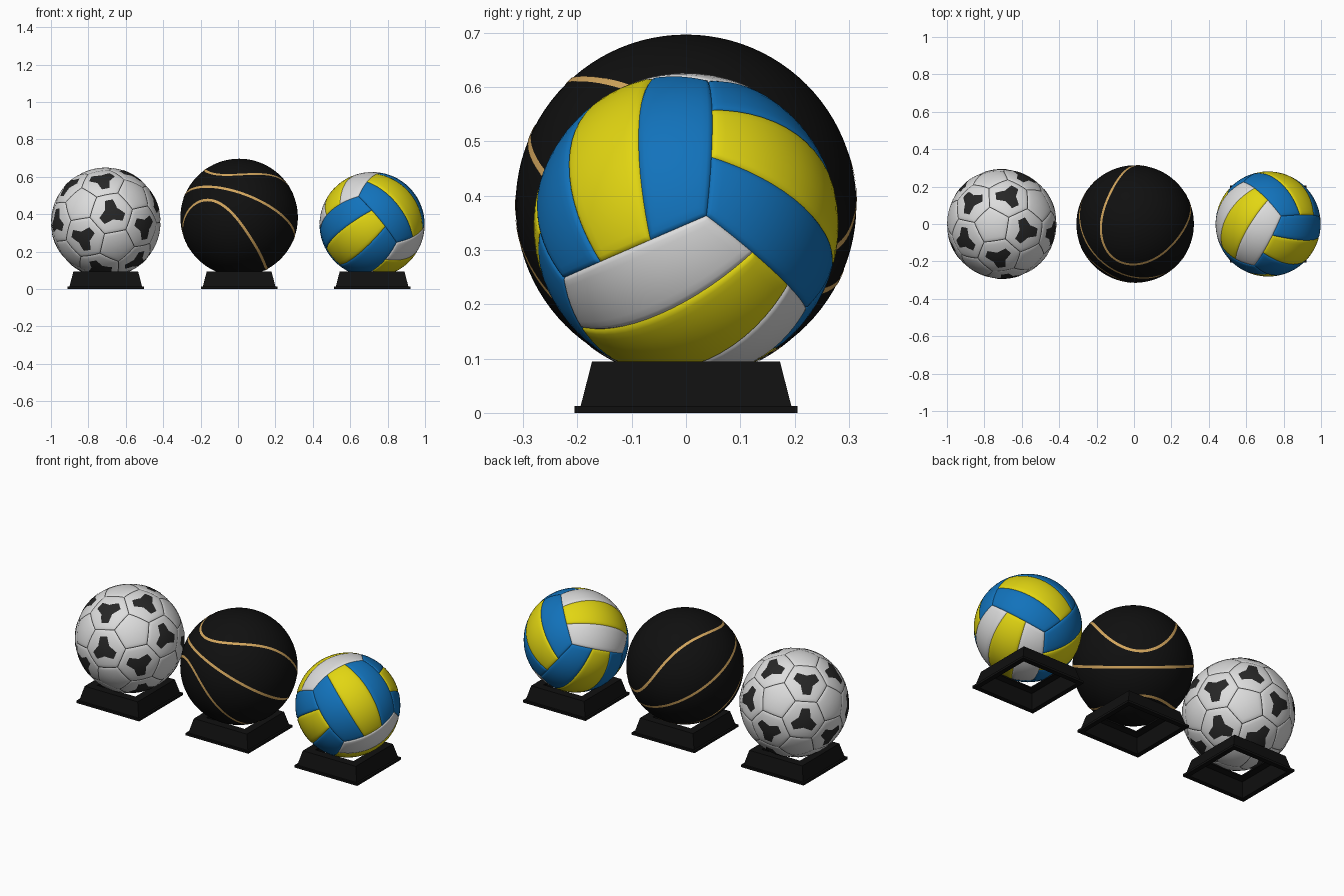
import bpy, bmesh, math
from mathutils import Vector
from math import sin, cos, tan, radians, pi

if "Cube" in bpy.data.objects:
    bpy.data.objects.remove(bpy.data.objects["Cube"])


def mat(name, rgb):
    m = bpy.data.materials.new(name)
    m.diffuse_color = (*rgb, 1)
    m.use_nodes = True
    m.node_tree.nodes["Principled BSDF"].inputs["Base Color"].default_value = m.diffuse_color
    return m


BLACK = mat("matte_black", (0.005, 0.005, 0.005))
CHARCOAL = mat("charcoal", (0.02, 0.02, 0.02))
WHITE = mat("white", (0.72, 0.72, 0.72))
SEAM = mat("seam_grey", (0.2, 0.2, 0.2))
GOLD = mat("gold", (0.65, 0.38, 0.11))
BLUE = mat("blue", (0.006, 0.17, 0.50))
YELLOW = mat("yellow", (0.76, 0.67, 0.006))


def finish(name, bm, mats, loc, smooth=True):
    """Turn a bmesh into an object; ball faces are made to point outward."""
    bm.normal_update()
    for f in bm.faces:
        if smooth and f.normal.dot(f.calc_center_median()) < 0:
            f.normal_flip()
        f.smooth = smooth
    me = bpy.data.meshes.new(name)
    bm.to_mesh(me)
    bm.free()
    for m in mats:
        me.materials.append(m)
    ob = bpy.data.objects.new(name, me)
    ob.location = loc
    bpy.context.collection.objects.link(ob)
    return ob


def stitch(bm, rows, closed, mats=None):
    """Quads between successive rows of vertices."""
    for k in range(len(rows) - 1):
        a, b = rows[k], rows[k + 1]
        n = len(a)
        for i in range(n if closed else n - 1):
            j = (i + 1) % n
            f = bm.faces.new((a[i], a[j], b[j], b[i]))
            if mats:
                f.material_index = mats[k]


def panel(bm, centre, corners, seg, rings, edge_mat=0):
    """Spherical polygon around a centre; rings = (fraction, radius)."""
    border = []
    for i, c in enumerate(corners):
        d = corners[(i + 1) % len(corners)]
        border += [c.lerp(d, k / seg) for k in range(seg)]
    rows = [[bm.verts.new(centre.lerp(b, s).normalized() * r) for b in border]
            for s, r in rings]
    mid = bm.verts.new(centre.normalized() * rings[0][1])
    n = len(border)
    for i in range(n):
        bm.faces.new((mid, rows[0][i], rows[0][(i + 1) % n]))
    stitch(bm, rows, True, [0] * (len(rows) - 2) + [edge_mat])


def around(centre, pts):
    """Sort points by angle around a centre direction."""
    e1 = (pts[0] - centre * pts[0].dot(centre)).normalized()
    e2 = centre.cross(e1)
    return sorted(pts, key=lambda p: math.atan2(p.dot(e2), p.dot(e1)))


# ---------- stands: hollow square plinths ----------
def stand(name, x):
    bm = bmesh.new()
    prof = [(.205, 0), (.205, .013), (.194, .013), (.173, .095),
            (.125, .095), (.125, .087), (.16, .082), (.178, 0)]
    rows = [[bm.verts.new((sx * h, sy * h, z))
             for sx, sy in ((1, 1), (-1, 1), (-1, -1), (1, -1))] for h, z in prof]
    stitch(bm, rows + [rows[0]], True)
    bmesh.ops.recalc_face_normals(bm, faces=bm.faces)
    finish(name, bm, [BLACK], (x, 0, 0), False)


XS, XB, XV = -0.707, 0.006, 0.717
stand("soccer_stand", XS)
stand("basketball_stand", XB)
stand("volleyball_stand", XV)

# ---------- soccer ball: 12 pentagons, 20 hexagons ----------
R = 0.2925
loc = (XS, 0, 0.357)
v0 = Vector((.11, -.977, .18)).normalized()
e1 = (Vector((1, 0, 0)) - v0 * v0.x).normalized()
e2 = e1.cross(v0)
if e2.z < 0:
    e2 = -e2
pents = []
for az in (222, 342, 102):
    t = e1 * cos(radians(az)) + e2 * sin(radians(az))
    for ang in (79.19, -37.38):
        p = v0 * cos(radians(ang)) + t * sin(radians(ang))
        pents += [p, -p]

bm = bmesh.new()
tri = bmesh.new()
rings = [(.2, R), (.4, R), (.6, R), (.8, R), (.92, R * .998),
         (.978, R * .993), (1, R * .989)]
near = lambda a, b: 0.3 < a.dot(b) < 0.6
for p in pents:
    panel(bm, p, around(p, [(p * 2 + q) / 3 for q in pents if near(p, q)]), 6, rings, 1)
for i in range(12):
    for j in range(i + 1, 12):
        for k in range(j + 1, 12):
            T = [pents[i], pents[j], pents[k]]
            if not (near(T[0], T[1]) and near(T[1], T[2]) and near(T[0], T[2])):
                continue
            h = sum(T, Vector()) / 3
            panel(bm, h, around(h.normalized(), [(a * 2 + b) / 3 for a in T for b in T if a is not b]),
                  6, rings, 1)
            # dark three-armed patch, arms pointing between the pentagons
            h = h.normalized()
            u = -(T[0] - h * T[0].dot(h)).normalized()
            w = h.cross(u)
            shape = []
            for n in range(3):
                for a, r in ((-17, .255), (17, .255), (42, .155), (60, .13), (78, .155)):
                    a = radians(a + 120 * n)
                    shape.append(h + (u * cos(a) + w * sin(a)) * r)
            panel(tri, h, shape, 3, [(s, R + .0015) for s in (.25, .5, .75, 1)])
finish("soccer_ball", bm, [WHITE, SEAM], loc)
finish("soccer_dark_patches", tri, [CHARCOAL], loc)

# ---------- basketball with gold seam ribbons ----------
R = 0.314
loc = (XB, 0, 0.383)
bm = bmesh.new()
bmesh.ops.create_uvsphere(bm, u_segments=96, v_segments=48, radius=R)
finish("basketball", bm, [BLACK], loc)
N = Vector((.335, .40, .853)).normalized()
Q = Vector((.557, .663, -.5))
Q = (Q - N * Q.dot(N)).normalized()
S = Vector((-.766, .643, 0))
S = (S - N * S.dot(N) - Q * S.dot(Q)).normalized()
seams = {
    "basketball_middle_seam": lambda a: 0,
    "basketball_upper_seam": lambda a: 32 - 15 * cos(2 * a) - 1.5 * cos(4 * a),
    "basketball_lower_seam": lambda a: -(34 - 11.5 * cos(2 * a) + 7 * cos(a) - 1.5 * cos(4 * a)),
}
for name, lat in seams.items():
    n, pts = 160, []
    for i in range(n):
        a = 2 * pi * i / n
        la, lo = radians(lat(a)), a + radians(8)
        pts.append((Q * cos(lo) + S * sin(lo)) * cos(la) + N * sin(la))
    bm = bmesh.new()
    rows = []
    for i, p in enumerate(pts):
        side = p.cross(pts[(i + 1) % n] - pts[i - 1]).normalized()
        rows.append([bm.verts.new((p * R + side * o).normalized() * (R + .0012))
                     for o in (-.007, 0, .007)])
    stitch(bm, rows + [rows[0]], False)
    finish(name, bm, [GOLD], loc)

# ---------- volleyball: six cube faces, three strips each ----------
R = 0.281
A1 = Vector((-.754, .014, .911)).normalized()
A2 = Vector((-.512, -.925, -.393))
A2 = (A2 - A1 * A2.dot(A1)).normalized()
A3 = A1.cross(A2)
if A3.x > 0:
    A3 = -A3
EDGE = math.atan(math.sqrt(.5))


def steps(lo, hi, n):
    """Angles across a strip, crowded at the rims, flagged with a drop."""
    inner = [lo + (hi - lo) * k / n for k in range(1, n)]
    e = radians(.6)
    return ([(lo, 1), (lo + e, .35), (lo + 3 * e, .06)] + [(a, 0) for a in inner]
            + [(hi - 3 * e, .06), (hi - e, .35), (hi, 1)])


bm = bmesh.new()
for nrm, along, across, outer in ((A1, A2, A3, 0), (A2, A3, A1, 1), (A3, A1, A2, 1)):
    for sgn in (1, -1):
        for k in range(3):
            lo = -EDGE + 2 * EDGE * k / 3
            rows = []
            for w, dw in steps(lo, lo + 2 * EDGE / 3, 6):
                row = []
                for l, dl in steps(-EDGE, EDGE, 16):
                    g = math.sqrt(2)
                    p = nrm * sgn + across * tan(w) * g + along * tan(l) * g
                    row.append(bm.verts.new(p.normalized() * (R - .005 * max(dw, dl))))
                rows.append(row)
            stitch(bm, rows, False, [2 if k == 1 else outer] * len(rows))
finish("volleyball", bm, [WHITE, BLUE, YELLOW], (XV, 0, 0.345))
